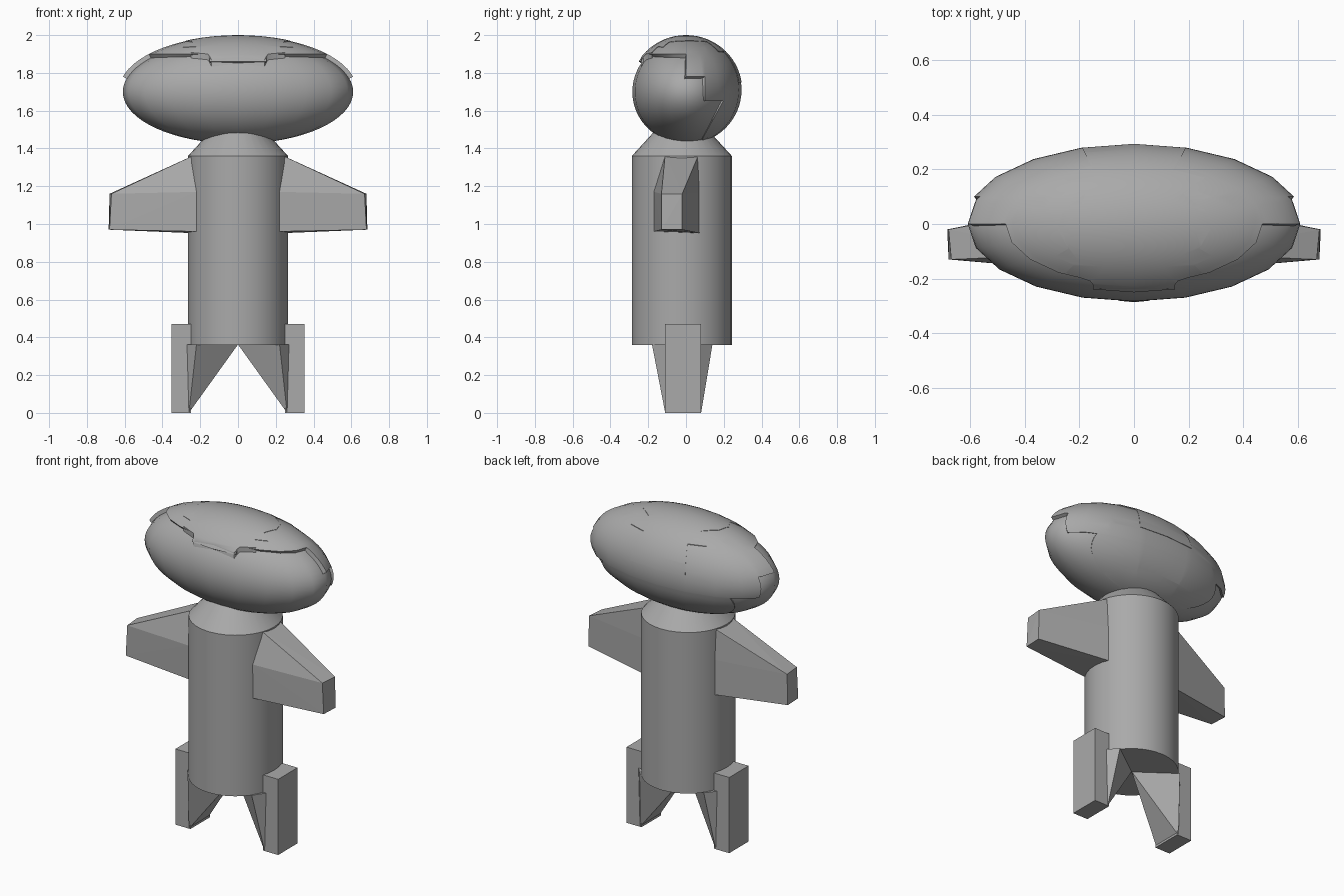
import bpy, bmesh, math
from mathutils import Matrix, Vector

if "Cube" in bpy.data.objects:
    bpy.data.objects.remove(bpy.data.objects["Cube"])

grey = bpy.data.materials.new("plain grey")
grey.diffuse_color = (0.4, 0.4, 0.4, 1)
grey.use_nodes = True
grey.node_tree.nodes["Principled BSDF"].inputs["Base Color"].default_value = grey.diffuse_color


def finish(name, bm, smooth=None, thickness=0):
    """Turn a bmesh into a named object, with optional shell and smoothing."""
    bmesh.ops.recalc_face_normals(bm, faces=bm.faces[:])
    me = bpy.data.meshes.new(name)
    bm.to_mesh(me)
    bm.free()
    me.materials.append(grey)
    ob = bpy.data.objects.new(name, me)
    bpy.context.collection.objects.link(ob)
    bpy.ops.object.select_all(action='DESELECT')
    ob.select_set(True)
    bpy.context.view_layer.objects.active = ob
    if thickness:
        mod = ob.modifiers.new("shell", 'SOLIDIFY')
        mod.thickness = thickness
        mod.offset = -1
        bpy.ops.object.modifier_apply(modifier=mod.name)
    if smooth:
        bpy.ops.object.shade_smooth_by_angle(angle=math.radians(smooth))
    return ob


def hull(name, points, sign):
    """Convex solid round the points, mirrored when sign is -1."""
    bm = bmesh.new()
    for x, y, z in points:
        bm.verts.new((x * sign, y, z))
    bmesh.ops.convex_hull(bm, input=bm.verts[:])
    bmesh.ops.dissolve_limit(bm, angle_limit=0.01, verts=bm.verts[:], edges=bm.edges[:])
    return finish(name, bm)


def ellipsoid(rx, ry, rz, z):
    bm = bmesh.new()
    m = Matrix.Translation((0, 0, z)) @ Matrix.Diagonal((rx, ry, rz, 1))
    bmesh.ops.create_uvsphere(bm, u_segments=20, v_segments=32, radius=1, matrix=m)
    return bm


# Body: tube with a tapered shoulder running up into the head
bm = bmesh.new()
rings = []
for r, z in [(0.265, 0.36), (0.265, 1.36), (0.10, 1.54)]:
    rings.append([bm.verts.new((r * math.cos(a), r * math.sin(a) - 0.022, z))
                  for a in [math.tau * i / 32 for i in range(32)]])
for low, high in zip(rings, rings[1:]):
    for i in range(32):
        j = (i + 1) % 32
        bm.faces.new((low[i], low[j], high[j], high[i]))
bm.faces.new(rings[0])
bm.faces.new(rings[-1])
finish("body", bm, 30)

# Head
finish("head", ellipsoid(0.61, 0.284, 0.275, 1.70), 40)

# Hair: shell with stepped edges, open at the face
bm = ellipsoid(0.628, 0.294, 0.288, 1.71)
SLOPE = 0.55
cuts = [((0, 0, z), (0, 0, 1)) for z in (1.65, 1.78, 1.86, 1.90)]
cuts += [((0, y, 0), (0, 1, 0)) for y in (0, 0.1)]
cuts += [((x, 0, 0), (1, 0, 0)) for x in (-0.15, 0.15)]
cuts.append(((0, 0.07, 1.42), (0, 1, -SLOPE)))
for co, no in cuts:
    bmesh.ops.bisect_plane(bm, geom=bm.verts[:] + bm.edges[:] + bm.faces[:],
                           dist=1e-5, plane_co=co, plane_no=Vector(no).normalized())


def is_hair(c):
    if c.y < 0:
        return c.z > 1.90 or (abs(c.x) < 0.15 and c.z > 1.86)
    if c.z > 1.65:
        return c.z > 1.78 or c.y > 0.1
    return c.y > 0.07 + SLOPE * (c.z - 1.42)


bare = [f for f in bm.faces if not is_hair(f.calc_center_median())]
bmesh.ops.delete(bm, geom=bare, context='FACES')
finish("hair", bm, 40, 0.03)

# Crown: thin zigzag-edged layer over the hair
edge = [(0.19, 0.30), (0.19, 0.28), (0.15, 0.20), (0.26, 0.17), (0.18, 0.11),
        (0.26, 0.05), (0.28, -0.02), (0.24, -0.09), (0.29, -0.12), (0.22, -0.15),
        (0.25, -0.18), (0.16, -0.21), (0.14, -0.238)]
bm = bmesh.new()
outline = edge + [(-x, y) for x, y in reversed(edge)]
face = bm.faces.new([bm.verts.new((x, y, 1.75)) for x, y in outline])
grown = bmesh.ops.extrude_face_region(bm, geom=[face])["geom"]
bmesh.ops.translate(bm, verts=[v for v in grown if isinstance(v, bmesh.types.BMVert)],
                    vec=(0, 0, 0.4))
cutter = finish("crown_cutter", bm)
crown = finish("crown", ellipsoid(0.631, 0.297, 0.29, 1.71))
mod = crown.modifiers.new("trim", 'BOOLEAN')
mod.operation = 'INTERSECT'
mod.solver = 'EXACT'
mod.object = cutter
bpy.ops.object.modifier_apply(modifier=mod.name)
bpy.ops.object.shade_smooth_by_angle(angle=math.radians(40))
bpy.data.objects.remove(cutter)

for side, s in (("right", 1), ("left", -1)):
    # Arm: tapered wing with a sloping top
    hull(side + "_arm", [
        (0.20, -0.17, 0.96), (0.22, -0.17, 1.17), (0.22, -0.11, 1.37),
        (0.22, 0.06, 1.37), (0.20, 0.08, 1.17), (0.20, 0.08, 0.95),
        (0.26, -0.11, 1.35), (0.26, 0.06, 1.35),
        (0.68, -0.13, 0.97), (0.67, -0.13, 1.16),
        (0.685, -0.02, 0.97), (0.68, -0.02, 1.16)], s)
    # Leg: wedge spreading up to the underside of the body
    hull(side + "_leg", [
        (0, -0.02, 0.362), (0.22, -0.18, 0.362), (0.22, 0.14, 0.362),
        (0.26, -0.11, 0), (0.26, 0.08, 0), (0.27, -0.11, 0.362), (0.27, 0.08, 0.362)], s)
    # Fin: upright slab outside the leg
    hull(side + "_fin", [(x, y, z) for x in (0.25, 0.353)
                         for y in (-0.11, 0.08) for z in (0, 0.47)], s)
